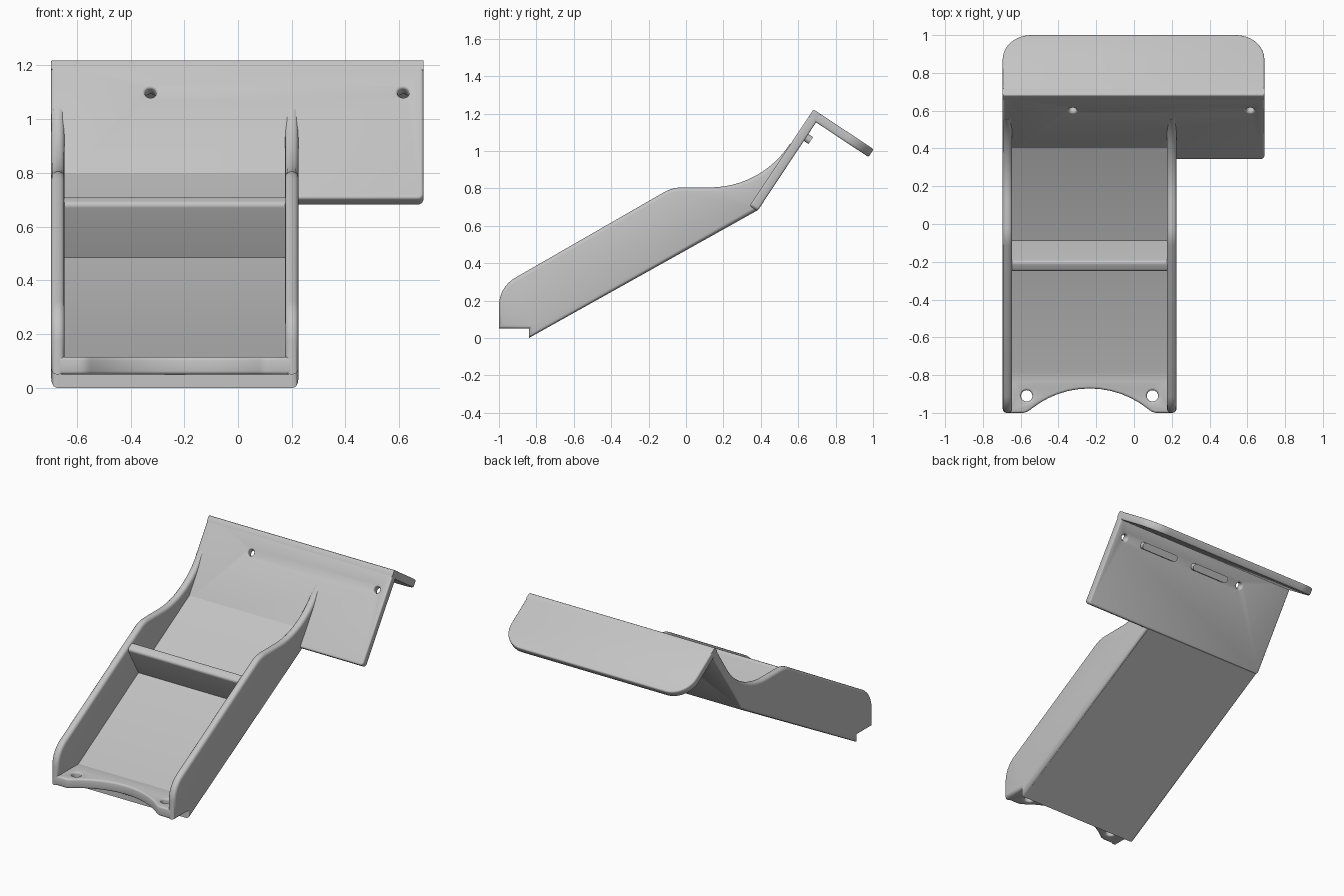
import bpy, bmesh, math
from mathutils import Matrix, Vector

if "Cube" in bpy.data.objects:
    bpy.data.objects.remove(bpy.data.objects["Cube"])

# Single plastic colour
grey = bpy.data.materials.new("light grey plastic")
grey.use_nodes = True
colour = (0.55, 0.55, 0.55, 1)
grey.diffuse_color = colour
grey.node_tree.nodes["Principled BSDF"].inputs["Base Color"].default_value = colour


def rounded(corners):
    """Outline from (u, v, tangent length) corners, rounded with true arcs."""
    out = []
    for i, (u, v, t) in enumerate(corners):
        p = Vector((u, v))
        if not t:
            out.append(p)
            continue
        a = (Vector(corners[i - 1][:2]) - p).normalized()
        b = (Vector(corners[(i + 1) % len(corners)][:2]) - p).normalized()
        w = math.sin(a.angle(b) / 2)
        steps = 12 if t > 0.05 else 5
        for k in range(steps + 1):
            s = k / steps
            f0, f1, f2 = (1 - s) ** 2, 2 * w * s * (1 - s), s * s
            out.append(((p + a * t) * f0 + p * f1 + (p + b * t) * f2) / (f0 + f1 + f2))
    return out


def circle(u, v, r, n=24):
    return [Vector((u + r * math.cos(math.tau * k / n), v + r * math.sin(math.tau * k / n)))
            for k in range(n)]


def plane(origin, u, v):
    """Matrix whose local x, y and z are u, v and their normal."""
    u, v = Vector(u).normalized(), Vector(v).normalized()
    m = Matrix((u, v, u.cross(v))).transposed().to_4x4()
    m.translation = origin
    return m


def slab(name, corners, low, high, frame, edge=0.0, holes=()):
    """Solid from an outline with holes, between two depths, with rounded rims."""
    curve = bpy.data.curves.new(name, "CURVE")
    curve.dimensions = "2D"
    curve.fill_mode = "BOTH"
    curve.extrude = (high - low) / 2 - edge
    curve.bevel_depth = edge
    curve.bevel_resolution = 2
    curve.offset = -edge
    for loop in [rounded(corners), *holes]:
        spline = curve.splines.new("POLY")
        spline.points.add(len(loop) - 1)
        for point, p in zip(spline.points, loop):
            point.co = (p.x, p.y, 0, 1)
        spline.use_cyclic_u = True
    obj = bpy.data.objects.new(name, curve)
    bpy.context.collection.objects.link(obj)
    obj.matrix_world = frame @ Matrix.Translation((0, 0, (low + high) / 2))
    bpy.ops.object.select_all(action="DESELECT")
    obj.select_set(True)
    bpy.context.view_layer.objects.active = obj
    bpy.ops.object.convert(target="MESH")
    obj = bpy.context.view_layer.objects.active
    bm = bmesh.new()
    bm.from_mesh(obj.data)
    bmesh.ops.remove_doubles(bm, verts=bm.verts, dist=0.0002)
    bmesh.ops.recalc_face_normals(bm, faces=bm.faces)
    bm.to_mesh(obj.data)
    bm.free()
    obj.data.materials.clear()
    obj.data.materials.append(grey)
    bpy.ops.object.shade_smooth_by_angle(angle=math.radians(35))
    return obj


# Working planes
side = plane((0, 0, 0), (0, 1, 0), (0, 0, 1))
flat = plane((0, 0, 0), (1, 0, 0), (0, 1, 0))
tilt = math.radians(56.5)
c, s = math.cos(tilt), math.sin(tilt)
foot, height = Vector((0, 0.34, 0.706)), 0.619
upright = plane(foot, (1, 0, 0), (0, c, s))
slope = plane(foot + Vector((0, c, s)) * height, (1, 0, 0), (0, s, -c))
left, right, wing = -0.695, 0.225, 0.69

# Side walls sweeping up into the back plate
wall = [(-1, 0.05, 0), (-0.84, 0.05, 0), (-0.84, 0, 0), (0.38, 0.685, 0),
        (0.58, 1.025, 0), (0.557, 1.04, 0), (0.403, 0.805, 0.275),
        (-0.073, 0.805, 0.05), (-1, 0.272, 0.1)]
slab("right_side_wall", wall, left, left + 0.05, side, 0.02)
slab("left_side_wall", wall, right - 0.05, right, side, 0.02)

# Sloping tray floor
slab("tray_floor", [(-0.84, 0, 0), (0.38, 0.681, 0), (0.42, 0.81, 0),
                    (-0.78, 0.115, 0), (-0.84, 0.115, 0)],
     left + 0.025, right - 0.025, side)

# Crosswise divider, square to the floor
slab("divider", [(-0.125, 0.46, 0), (-0.065, 0.475, 0),
                 (-0.2, 0.715, 0.018), (-0.255, 0.685, 0.018)],
     left + 0.04, right - 0.04, side)

# Front lip with curved cut-out and two screw holes
mid = (left + right) / 2
a, b = left + 0.025, right - 0.025
slab("front_lip", [(a, -1, 0), (mid - 0.335, -1, 0.025), (mid, -0.735, 0.39),
                   (mid + 0.335, -1, 0.025), (b, -1, 0), (b, -0.75, 0), (a, -0.75, 0)],
     0.05, 0.115, flat, 0.012,
     [circle(mid + d, -0.91, 0.03) for d in (-0.333, 0.333)])

# Back plate with wing and two holes
hole_v = 0.472
slab("back_plate", [(left, 0, 0.02), (wing, 0, 0.02), (wing, height, 0), (left, height, 0)],
     -0.05, 0, upright, 0.01, [circle(x, hole_v, 0.021) for x in (-0.325, 0.615)])

# Top flange with rounded far corners
slab("top_flange", [(left, 0, 0), (wing, 0, 0), (wing, 0.386, 0.15), (left, 0.386, 0.15)],
     -0.05, 0, slope, 0.01)

# Two locating bars on the rear of the plate
for label, x in (("left", 0.345), ("right", -0.07)):
    w, h = 0.14, 0.022
    slab(label + "_locating_bar",
         [(x - w, hole_v - h, h), (x + w, hole_v - h, h),
          (x + w, hole_v + h, h), (x - w, hole_v + h, h)], -0.08, -0.045, upright)
